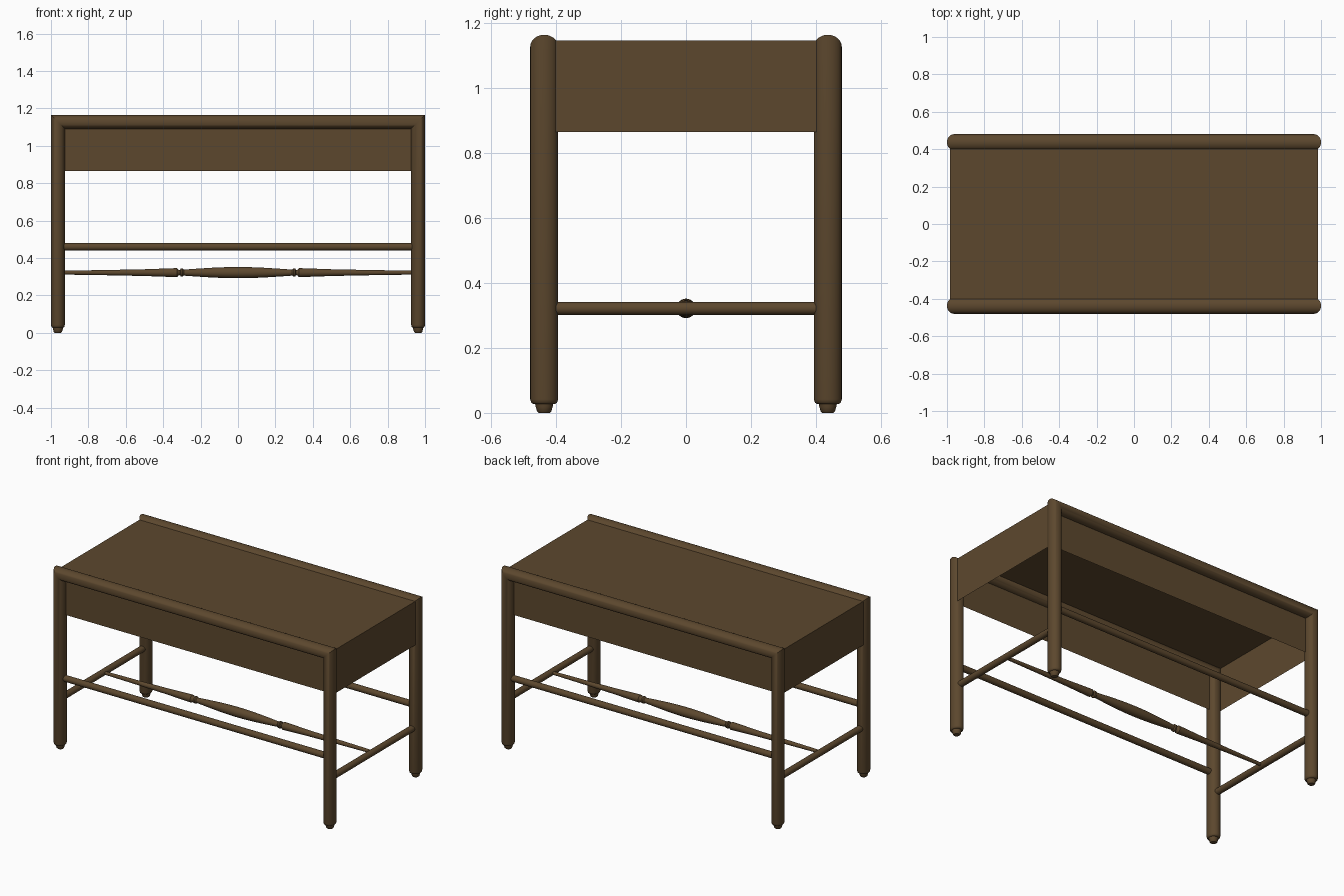
import bpy, bmesh, math
from mathutils import Vector

if "Cube" in bpy.data.objects:
    bpy.data.objects.remove(bpy.data.objects["Cube"])

SIDES = 28
LEG_X, LEG_Y = 0.963, 0.437      # leg centre lines
RX, RY = 0.037, 0.043            # frame cross-section radii
TOP = 1.165 - RX                 # top rail centre line

wood = bpy.data.materials.new("brown wood")
wood.diffuse_color = (0.108, 0.064, 0.027, 1)
wood.use_nodes = True
wood.node_tree.nodes["Principled BSDF"].inputs["Base Color"].default_value = wood.diffuse_color


def finish(name, bm, smooth=True):
    bmesh.ops.recalc_face_normals(bm, faces=bm.faces[:])
    me = bpy.data.meshes.new(name)
    bm.to_mesh(me)
    bm.free()
    ob = bpy.data.objects.new(name, me)
    bpy.context.collection.objects.link(ob)
    me.materials.append(wood)
    if smooth:
        bpy.ops.object.select_all(action='DESELECT')
        ob.select_set(True)
        bpy.context.view_layer.objects.active = ob
        bpy.ops.object.shade_smooth_by_angle(angle=math.radians(40))
    return ob


def tube(name, rings):
    """Skin rings given as (centre, u axis, v axis) and cap both ends."""
    bm = bmesh.new()
    loops = []
    for c, u, v in rings:
        loops.append([bm.verts.new(Vector(c) + Vector(u) * math.cos(t) + Vector(v) * math.sin(t))
                      for t in (2 * math.pi * i / SIDES for i in range(SIDES))])
    for a, b in zip(loops, loops[1:]):
        for i in range(SIDES):
            j = (i + 1) % SIDES
            bm.faces.new((a[i], a[j], b[j], b[i]))
    bm.faces.new(loops[0])
    bm.faces.new(loops[-1])
    return finish(name, bm)


def lathe_x(name, profile, y, z):
    return tube(name, [((x, y, z), (0, r, 0), (0, 0, r)) for x, r in profile])


for side, label in ((-1, "front"), (1, "back")):
    y = side * LEG_Y
    # Two legs and top rail as one mitred frame
    left = [((-LEG_X, y, z), (RX * k, 0, 0), (0, RY * k, 0))
            for z, k in ((0.028, 0.8), (0.032, 0.93), (0.042, 1.0))]
    corner_l = ((-LEG_X, y, TOP), (RX, 0, -RX), (0, RY, 0))
    corner_r = ((LEG_X, y, TOP), (-RX, 0, -RX), (0, RY, 0))
    right = [((-c[0], c[1], c[2]), (-u[0], 0, 0), v) for c, u, v in reversed(left)]
    tube(label + "_leg_frame", left + [corner_l, corner_r] + right)
    # Long stretcher
    lathe_x(label + "_stretcher", [(-LEG_X, 0.02), (LEG_X, 0.02)], y, 0.46)
    # Feet
    for sx, name in ((-1, "left"), (1, "right")):
        tube(f"{label}_{name}_foot",
             [((sx * LEG_X, y, z), (r, 0, 0), (0, r, 0))
              for z, r in ((0, 0.017), (0.005, 0.022), (0.018, 0.026), (0.035, 0.029))])

# Side stretchers
for sx, name in ((-1, "left"), (1, "right")):
    tube(name + "_stretcher",
         [((sx * LEG_X, y, 0.322), (0.02, 0, 0), (0, 0, 0.02)) for y in (-LEG_Y, LEG_Y)])

# Turned centre spindle
half = [(0.0, 0.03), (0.07, 0.029), (0.14, 0.026), (0.22, 0.021), (0.29, 0.016),
        (0.296, 0.022), (0.306, 0.022), (0.31, 0.013), (0.318, 0.015), (0.326, 0.024),
        (0.36, 0.023), (0.5, 0.018), (0.7, 0.014), (LEG_X, 0.01)]
lathe_x("turned_spindle", [(-x, r) for x, r in reversed(half[1:])] + half, 0, 0.322)

# Seat and apron: box open underneath
bm = bmesh.new()
bmesh.ops.create_cube(bm, size=1)
for v in bm.verts:
    v.co = (v.co.x * 1.97, v.co.y * 0.86, 1.148 if v.co.z > 0 else 0.866)
bmesh.ops.delete(bm, geom=[f for f in bm.faces if f.normal.z < -0.5], context='FACES_ONLY')
finish("seat_and_apron", bm, smooth=False)
